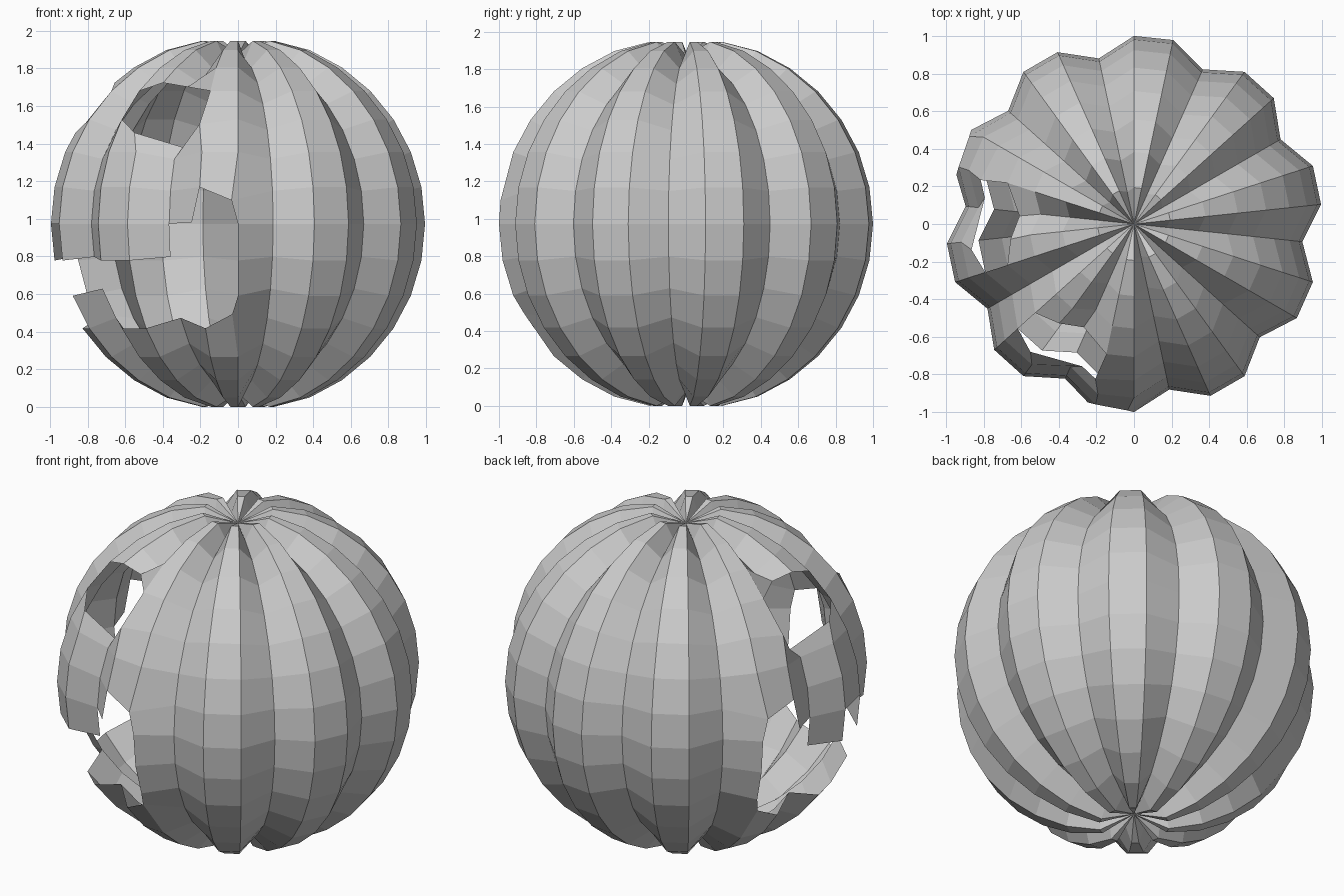
import bpy, bmesh
from math import sin, cos, radians

if "Cube" in bpy.data.objects:
    bpy.data.objects.remove(bpy.data.objects["Cube"])

CZ = 0.974          # height of the equator
STEP = 12           # degrees per column (30 columns, every third is a groove)
LAT = 11.25         # degrees per ring
FACE = 210          # direction the carved face looks


def point(ang, lat, rad):
    a, l = radians(ang), radians(lat)
    return (rad * cos(l) * cos(a), rad * cos(l) * sin(a), CZ + rad * sin(l))


# carved-edge vertices nudged off the regular grid: (column angle, ring) -> (angle, lat, radius)
nudged = {
    (246, 3): (250, 26.5, 0.90), (234, 3): (231, 29, 1.0), (258, 3): (256, 32, 1.0),
    (246, 4): (244, 50, 0.95), (234, 4): (233, 48.6, 1.0),
    (270, 1): (268, 7.2, 1.0), (258, 0): (255.5, 0.5, 0.98), (270, -3): (268, -29, 0.99),
}
for (a, r), (na, nl, nr) in list(nudged.items()):
    nudged[(2 * FACE - a, r)] = (2 * FACE - na, nl, nr)

# carved openings, by left column angle and lower ring of each cell
holes = set()
for a in (222, 234, 246, 162, 174, 186):          # eyes
    holes.add((a, 3))
for a in range(150, 270, STEP):                   # mouth, with one lower tooth
    holes.add((a, -2))
    if a != 198:
        holes.add((a, -3))
for a in (150, 162, 186, 246, 258):               # mouth beside upper teeth
    holes.add((a, -1))
for a in (150, 258):                              # raised mouth corners
    holes.add((a, 0))

bm = bmesh.new()
grid = {}
for a in range(6, 366, STEP):
    for r in range(-7, 8):
        rad = 0.9 if (a - 30) % 36 == 0 else 1.0
        if abs(r) == 7:
            rad *= 0.992
        grid[a, r] = bm.verts.new(point(*nudged.get((a, r), (a, r * LAT, rad))))
top = bm.verts.new(point(0, 90, 0.90))
bottom = bm.verts.new(point(0, -90, 0.90))

# ribbed shell
for a in range(6, 366, STEP):
    b = a + STEP if a + STEP < 366 else 6
    for r in range(-7, 7):
        if (a, r) not in holes:
            bm.faces.new((grid[a, r], grid[b, r], grid[b, r + 1], grid[a, r + 1]))
    bm.faces.new((grid[a, 7], grid[b, 7], top))
    bm.faces.new((grid[b, -7], grid[a, -7], bottom))

for v in [v for v in bm.verts if not v.link_faces]:
    bm.verts.remove(v)
low = min(v.co.z for v in bm.verts)
for v in bm.verts:
    v.co.z -= low

mesh = bpy.data.meshes.new("carved_pumpkin_shell")
bm.to_mesh(mesh)
bm.free()
bpy.context.collection.objects.link(bpy.data.objects.new("carved_pumpkin_shell", mesh))
